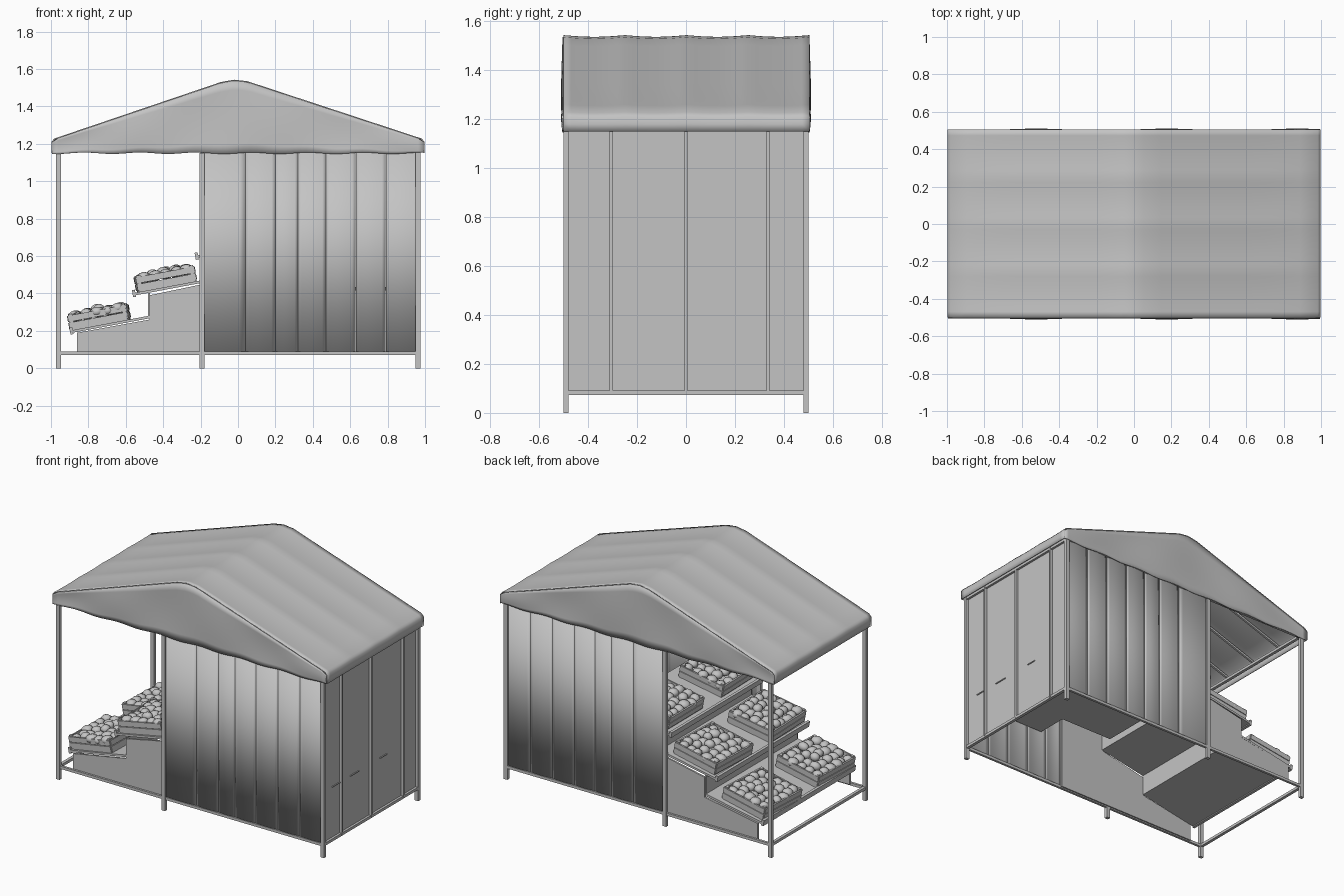
import bpy, bmesh, math, random
from mathutils import Matrix, Vector

random.seed(4)
cube = bpy.data.objects.get("Cube")
if cube:
    bpy.data.objects.remove(cube)

grey = bpy.data.materials.new("light grey")
grey.use_nodes = True
colour = (0.55, 0.55, 0.55, 1)
grey.diffuse_color = colour
grey.node_tree.nodes["Principled BSDF"].inputs["Base Color"].default_value = colour


def finish(name, bm, smooth=False):
    mesh = bpy.data.meshes.new(name)
    bmesh.ops.recalc_face_normals(bm, faces=bm.faces)
    bm.to_mesh(mesh)
    bm.free()
    mesh.materials.append(grey)
    for p in mesh.polygons:
        p.use_smooth = smooth
    obj = bpy.data.objects.new(name, mesh)
    bpy.context.collection.objects.link(obj)
    return obj


def add_box(bm, lo, hi, frame=Matrix()):
    lo, hi = Vector(lo), Vector(hi)
    m = frame @ Matrix.Translation((lo + hi) / 2) @ Matrix.Diagonal((*(hi - lo), 1))
    bmesh.ops.create_cube(bm, size=1, matrix=m)


def box(name, lo, hi, frame=Matrix()):
    bm = bmesh.new()
    add_box(bm, lo, hi, frame)
    return finish(name, bm)


def sheet(name, nu, nv, point, thick=0.006):
    """Cloth or panel: a grid whose points come from a function of u and v."""
    bm = bmesh.new()
    g = [[bm.verts.new(point(i / nu, j / nv)) for j in range(nv + 1)] for i in range(nu + 1)]
    for i in range(nu):
        for j in range(nv):
            bm.faces.new((g[i][j], g[i + 1][j], g[i + 1][j + 1], g[i][j + 1]))
    obj = finish(name, bm, True)
    mod = obj.modifiers.new("thickness", "SOLIDIFY")
    mod.thickness = thick
    mod.offset = 0
    return obj


# Roof outline across the stall
EAVE, HEM, RIDGE = 1.22, 1.15, 1.54
outline = [(-0.995, HEM), (-0.995, EAVE - 0.01), (-0.98, EAVE + 0.006), (-0.09, RIDGE - 0.012),
           (-0.02, RIDGE), (0.05, RIDGE - 0.008), (0.98, EAVE + 0.006),
           (0.995, EAVE - 0.01), (0.995, HEM)]


def roof_height(x):
    for (x0, z0), (x1, z1) in zip(outline[1:], outline[2:-1]):
        if x0 <= x <= x1:
            return z0 + (z1 - z0) * (x - x0) / (x1 - x0)
    return EAVE - 0.01


# Fine outline, so the cloth can sag between the rafters
path = []
for (x0, z0), (x1, z1) in zip(outline, outline[1:]):
    n = 10 if abs(x1 - x0) > 0.5 else 2
    path += [(x0 + (x1 - x0) * k / n, z0 + (z1 - z0) * k / n) for k in range(n)]
path.append(outline[-1])


def roof_point(u, v):
    x, z = path[round(u * (len(path) - 1))]
    sag = 0.007 * abs(math.sin(4 * math.pi * v)) * min(1, max(0, (z - HEM) * 6))
    return (x, -0.5 + 1.005 * v, z - sag)


sheet("roof_cloth", len(path) - 1, 32, roof_point)

for side, label in ((-1, "front"), (1, "back")):
    def gable_point(u, v):
        x = -0.995 + 1.99 * u
        low = HEM + 0.004 * math.sin(x * 21)
        y = 0.502 + 0.005 * math.sin(math.pi * v) * math.sin(x * 9)
        return (x, side * y, low + (roof_height(x) - 0.002 - low) * v)
    sheet(label + "_gable_cloth", 60, 8, gable_point)

    # Long wall of softly bulging panels
    seams = [-0.2, 0.04, 0.2, 0.32, 0.47, 0.63, 0.79, 0.965]
    for k, (a, b) in enumerate(zip(seams, seams[1:])):
        def panel_point(u, v):
            return (a + 0.001 + (b - a - 0.002) * u,
                    side * (0.484 + 0.007 * math.sin(math.pi * u)), 0.085 + 1.09 * v)
        sheet(f"{label}_wall_panel_{k + 1}", 8, 1, panel_point)

    # Posts and sill
    for px, top in ((-0.96, 1.21), (-0.193, 1.15), (0.962, 1.21)):
        y = side * 0.49
        box(label + "_post", (px - 0.013, y - 0.011, 0), (px + 0.013, y + 0.011, top))
    box(label + "_sill", (-0.96, side * 0.489 - 0.008, 0.072), (0.965, side * 0.489 + 0.008, 0.09))
    box(label + "_top_rail", (-0.96, side * 0.488 - 0.008, 1.155), (0.965, side * 0.488 + 0.008, 1.175))

# Rafters and ridge pole under the cloth
for y in (-0.25, 0, 0.25):
    for x0, x1 in ((-0.98, -0.09), (0.05, 0.98)):
        a, b = Vector((x0, y, roof_height(x0) - 0.024)), Vector((x1, y, roof_height(x1) - 0.024))
        d = b - a
        turn = Matrix.Translation(a) @ Matrix.Rotation(-math.atan2(d.z, d.x), 4, "Y")
        box("rafter", (0, -0.007, -0.007), (d.length, 0.007, 0.007), turn)
box("ridge_pole", (-0.03, -0.49, 1.505), (-0.01, 0.49, 1.525))

# Closed end wall with its frame
box("end_wall", (0.95, -0.485, 0.085), (0.957, 0.485, 1.18))
for y in (-0.305, 0, 0.335):
    box("end_mullion", (0.95, y - 0.007, 0.08), (0.974, y + 0.007, 1.17))
for x, z in ((0.962, 0.082), (0.962, 1.16), (-0.96, 0.082), (-0.96, 1.175)):
    box("end_rail", (x - 0.01, -0.49, z - 0.009), (x + 0.01, 0.49, z + 0.009))

# Inner counter with a gap for the seller, and small brackets on the end wall
box("counter_end", (0.36, -0.478, 0.415), (0.95, 0.478, 0.435))
box("counter_side", (-0.03, -0.27, 0.415), (0.36, 0.478, 0.435))
for y, w in ((-0.35, 0.04), (-0.16, 0.045), (0.14, 0.035)):
    box("end_bracket", (0.95, y - w, 0.419), (0.963, y + w, 0.425))

# Stepped display: side boards, shelves, risers and produce crates
TILT = math.atan2(0.075, 0.4)
STEP = Vector((0.335, 0, 0.2))
START = Vector((-0.885, 0, 0.19))

side_profile = [(-0.86, 0.08)]
for t in range(3):
    p = START + STEP * t
    side_profile += [(p.x + 0.025 + 0.05 * (t > 0), p.z), (p.x + 0.41, p.z + 0.07)]
side_profile.append((side_profile[-1][0], 0.08))
for side in (-1, 1):
    bm = bmesh.new()
    face = bm.faces.new([bm.verts.new((x, side * 0.484, z)) for x, z in side_profile])
    ext = bmesh.ops.extrude_face_region(bm, geom=[face])
    moved = [v for v in ext["geom"] if isinstance(v, bmesh.types.BMVert)]
    bmesh.ops.translate(bm, verts=moved, vec=(0, -side * 0.012, 0))
    finish("display_side_board", bm)


def crate(frame):
    bm = bmesh.new()
    hx, hy = 0.155, 0.18
    add_box(bm, (-hx, -hy, 0), (hx, hy, 0.01), frame)
    for s in (-1, 1):
        for z in (0.008, 0.046):
            add_box(bm, (-hx, s * hy - 0.005, z), (hx, s * hy + 0.005, z + 0.034), frame)
            add_box(bm, (s * hx - 0.005, -hy, z), (s * hx + 0.005, hy, z + 0.034), frame)
        for c in (-1, 1):
            x, y = s * (hx - 0.012), c * (hy - 0.012)
            add_box(bm, (x - 0.01, y - 0.01, 0), (x + 0.01, y + 0.01, 0.088), frame)
    finish("crate", bm)
    # Heaped produce
    bm = bmesh.new()
    for i in range(5):
        for j in range(6):
            x, y = (i - 2) * 0.06, (j - 2.5) * 0.059
            heap = 0.016 * (1 - abs(i - 2) / 2) * (1 - abs(j - 2.5) / 3)
            spot = Vector((x, y, 0.066 + heap)) + Vector(
                (random.uniform(-1, 1), random.uniform(-1, 1), random.uniform(-1, 1))) * 0.009
            shape = Matrix.Diagonal((random.uniform(0.9, 1.2), random.uniform(0.9, 1.2), 0.85, 1))
            spin = Matrix.Rotation(random.uniform(0, math.pi), 4, "Z")
            bmesh.ops.create_icosphere(bm, subdivisions=2, radius=0.032,
                                       matrix=frame @ Matrix.Translation(spot) @ spin @ shape)
    finish("produce", bm, True)


for t in range(3):
    p = START + STEP * t
    slope = Matrix.Translation(p) @ Matrix.Rotation(-TILT, 4, "Y")
    box("shelf", (0, -0.478, 0), (0.42, 0.478, 0.014), slope)
    box("shelf_lip", (-0.012, -0.478, -0.008), (0.004, 0.478, 0.03), slope)
    if t:
        box("riser", (p.x + 0.07, -0.475, p.z - 0.125), (p.x + 0.08, 0.475, p.z + 0.012))
    for y in (-0.285, 0.27):
        yaw = Matrix.Rotation(random.uniform(-0.06, 0.06), 4, "Z")
        crate(slope @ Matrix.Translation((0.155 + 0.02 * t, y, 0.014)) @ yaw)
